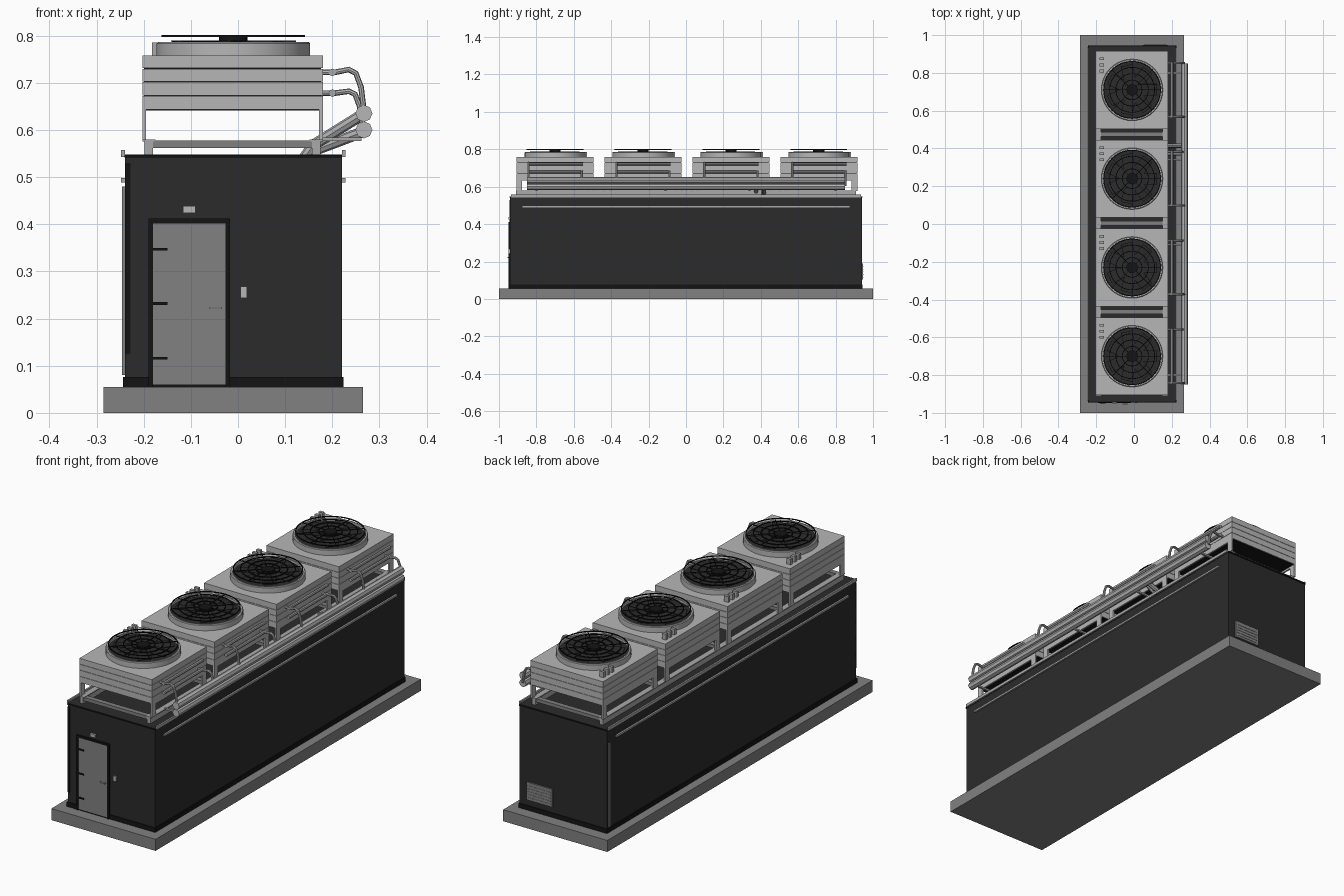
import bpy, bmesh, math
from mathutils import Matrix, Vector

if "Cube" in bpy.data.objects:
    bpy.data.objects.remove(bpy.data.objects["Cube"], do_unlink=True)


def material(name, value):
    m = bpy.data.materials.new(name)
    m.use_nodes = True
    colour = (value, value, value, 1)
    m.diffuse_color = colour
    m.node_tree.nodes["Principled BSDF"].inputs["Base Color"].default_value = colour
    return m


LIGHT = material("light grey metal", 0.47)
PIPE = material("pipe grey", 0.40)
MID = material("concrete grey", 0.22)
DARK = material("dark wall", 0.024)
BLACK = material("black trim", 0.007)


def finish(name, bm, mat, smooth=False):
    bmesh.ops.recalc_face_normals(bm, faces=bm.faces)
    me = bpy.data.meshes.new(name)
    bm.to_mesh(me)
    bm.free()
    me.materials.append(mat)
    ob = bpy.data.objects.new(name, me)
    bpy.context.collection.objects.link(ob)
    if smooth:
        bpy.ops.object.select_all(action="DESELECT")
        ob.select_set(True)
        bpy.context.view_layer.objects.active = ob
        bpy.ops.object.shade_smooth_by_angle()
    return ob


def boxes(name, mat, *extents):
    """Boxes given as (x0, x1, y0, y1, z0, z1), joined in one object."""
    bm = bmesh.new()
    for x0, x1, y0, y1, z0, z1 in extents:
        centre = Vector((x0 + x1, y0 + y1, z0 + z1)) / 2
        size = Matrix.Diagonal((x1 - x0, y1 - y0, z1 - z0, 1))
        bmesh.ops.create_cube(bm, size=1, matrix=Matrix.Translation(centre) @ size)
    return finish(name, bm, mat)


def lathe(name, mat, centre, profile, closed=True, steps=40):
    """Spin an (r, z) profile around a vertical axis."""
    bm = bmesh.new()
    verts = [bm.verts.new((centre[0] + r, centre[1], z)) for r, z in profile]
    edges = [bm.edges.new(p) for p in zip(verts, verts[1:])]
    if closed:
        edges.append(bm.edges.new((verts[-1], verts[0])))
    bmesh.ops.spin(bm, geom=verts + edges, cent=(*centre, 0), axis=(0, 0, 1),
                   angle=math.tau, steps=steps)
    bmesh.ops.remove_doubles(bm, verts=bm.verts, dist=0.00005)
    return finish(name, bm, mat, True)


def tube(name, mat, radius, points):
    """Round pipe along a path of points."""
    cu = bpy.data.curves.new(name, "CURVE")
    cu.dimensions = "3D"
    cu.bevel_depth = radius
    cu.bevel_resolution = 2
    cu.use_fill_caps = True
    sp = cu.splines.new("POLY")
    sp.points.add(len(points) - 1)
    for p, co in zip(sp.points, points):
        p.co = (*co, 1)
    tmp = bpy.data.objects.new(name, cu)
    bpy.context.collection.objects.link(tmp)
    deps = bpy.context.evaluated_depsgraph_get()
    me = bpy.data.meshes.new_from_object(tmp.evaluated_get(deps))
    bpy.data.objects.remove(tmp)
    bm = bmesh.new()
    bm.from_mesh(me)
    bpy.data.meshes.remove(me)
    return finish(name, bm, mat, True)


# Foundation and housing
boxes("foundation_slab", MID, (-0.285, 0.265, -1, 1, 0, 0.055))
boxes("housing", DARK, (-0.24, 0.22, -0.94, 0.94, 0.055, 0.548))
boxes("base_skirt", BLACK, (-0.244, 0.224, -0.944, 0.944, 0.055, 0.076))
boxes("roof_trim", BLACK, (-0.241, 0.221, -0.944, 0.944, 0.541, 0.547))

# Long rails on both side walls
for side, wall in (("right", -0.24), ("left", 0.22)):
    out = wall + math.copysign(0.008, wall)
    a, b = sorted((wall, out))
    boxes(side + "_roof_rail", PIPE, (a, b, -0.935, 0.935, 0.543, 0.557))
    boxes(side + "_wall_rail", PIPE, (a, b, -0.875, 0.875, 0.489, 0.498))
boxes("front_corner_strip", BLACK, (-0.24, -0.228, -0.943, -0.93, 0.125, 0.53))
boxes("rear_corner_conduit", MID, (-0.246, -0.238, 0.915, 0.93, 0.08, 0.48))

# Front door
F = -0.94
boxes("door_frame", BLACK, (-0.19, -0.18, F - 0.008, F, 0.055, 0.412),
      (-0.027, -0.017, F - 0.008, F, 0.055, 0.412),
      (-0.18, -0.027, F - 0.008, F, 0.402, 0.412))
boxes("door_panel", MID, (-0.18, -0.027, F - 0.005, F, 0.06, 0.402))
boxes("door_hinges", BLACK, *[(-0.181, -0.15, F - 0.01, F, z - 0.003, z + 0.003)
                              for z in (0.116, 0.232, 0.347)])
boxes("door_handle", LIGHT, (-0.06, -0.035, F - 0.015, F - 0.01, 0.22, 0.225),
      (-0.04, -0.035, F - 0.012, F, 0.22, 0.225))
boxes("door_lamp", LIGHT, (-0.117, -0.09, F - 0.01, F, 0.424, 0.439))
boxes("switch_box", LIGHT, (0.005, 0.019, F - 0.008, F, 0.244, 0.268))

# Rear vent with slats
boxes("rear_vent", MID, (0.045, 0.18, 0.94, 0.947, 0.105, 0.19))
boxes("rear_vent_slats", PIPE, *[(0.053, 0.172, 0.946, 0.949, 0.115 + i * 0.014, 0.118 + i * 0.014)
                                 for i in range(5)])

# Roof frame: two long beams and cross members
for name, x in (("right_roof_beam", -0.189), ("left_roof_beam", 0.166)):
    boxes(name, PIPE, (x - 0.009, x + 0.009, -0.91, 0.91, 0.548, 0.575),
          (x - 0.014, x + 0.014, -0.91, 0.91, 0.575, 0.58))
boxes("cross_members", MID, *[(-0.18, 0.157, y - 0.012, y + 0.012, 0.562, 0.578)
                              for y in (-0.895, -0.465, 0.005, 0.475, 0.895)])

# Four cooling units
X0, X1, FX = -0.203, 0.18, -0.01
for n in range(4):
    c = -0.70 + n * 0.47
    tag = "_%d" % (n + 1)
    y0, y1 = c - 0.206, c + 0.206

    # Layered cabinet on a recessed core
    levels = (0.643, 0.673, 0.703, 0.731, 0.7595)
    boxes("cabinet_panels" + tag, LIGHT,
          *[(X0, X1, y0, y1, a, b - 0.0015) for a, b in zip(levels, levels[1:])])
    boxes("cabinet_core" + tag, BLACK,
          (X0 + 0.004, X1 - 0.004, y0 + 0.004, y1 - 0.004, 0.641, 0.755))

    # Corner legs and their top rails
    legs = []
    for x in (X0, X1 - 0.008):
        for y in (y0, y1 - 0.03):
            legs.append((x, x + 0.008, y, y + 0.03, 0.578, 0.643))
        legs.append((x, x + 0.008, y0, y1, 0.632, 0.643))
    boxes("legs" + tag, LIGHT, *legs)

    # Fan housing, fan and guard
    lathe("fan_shroud" + tag, LIGHT, (FX, c),
          [(0.163, 0.757), (0.163, 0.783), (0.16, 0.786), (0.153, 0.786), (0.153, 0.757)])
    lathe("fan_well" + tag, DARK, (FX, c), [(0, 0.776), (0.154, 0.776)], closed=False)
    lathe("fan_hub" + tag, BLACK, (FX, c),
          [(0, 0.776), (0.03, 0.776), (0.03, 0.798), (0, 0.798)], closed=False, steps=24)
    bm = bmesh.new()
    for i in range(7):
        m = (Matrix.Translation((FX, c, 0.786)) @ Matrix.Rotation(math.tau * i / 7, 4, "Z")
             @ Matrix.Translation((0.08, 0, 0)) @ Matrix.Rotation(0.08, 4, "X")
             @ Matrix.Diagonal((0.105, 0.06, 0.002, 1)))
        bmesh.ops.create_cube(bm, size=1, matrix=m)
    finish("fan_blades" + tag, bm, DARK)
    for i, r in enumerate((0.052, 0.086, 0.119, 0.15)):
        lathe("guard_ring_%d" % (i + 1) + tag, BLACK, (FX, c),
              [(r - 0.002, 0.797), (r + 0.002, 0.797), (r + 0.002, 0.801), (r - 0.002, 0.801)])
    bm = bmesh.new()
    for i in range(8):
        m = (Matrix.Translation((FX, c, 0.799)) @ Matrix.Rotation(math.tau * i / 8, 4, "Z")
             @ Matrix.Translation((0.088, 0, 0)) @ Matrix.Diagonal((0.124, 0.003, 0.003, 1)))
        bmesh.ops.create_cube(bm, size=1, matrix=m)
    finish("guard_spokes" + tag, bm, BLACK)

    # Three terminal boxes on the cabinet top
    boxes("terminal_boxes" + tag, PIPE, *[(-0.182, -0.16, c + d - 0.007, c + d + 0.007, 0.757, 0.785)
                                          for d in (0.10, 0.132, 0.164)])

    # Coil headers and bent risers to the main pipes
    for label, z, y, bend in (
            ("upper", 0.722, c - 0.142, [(0.235, 0.728), (0.25, 0.72), (0.261, 0.69), (0.267, 0.64)]),
            ("lower", 0.678, c + 0.142, [(0.235, 0.682), (0.248, 0.676), (0.258, 0.65), (0.265, 0.605)])):
        tube(label + "_header" + tag, PIPE, 0.008, [(0.2, c - 0.148, z), (0.2, c + 0.148, z)])
        tube(label + "_riser" + tag, LIGHT, 0.006,
             [(0.175, y, z), (0.205, y, z)] + [(x, y, h) for x, h in bend])

# Main supply and return pipes with feeds into the roof
for label, z, y, end in (("supply", 0.635, 0.375, 0.568), ("return", 0.60, 0.415, 0.556)):
    tube(label + "_main_pipe", LIGHT, 0.018, [(0.267, -0.85, z), (0.267, 0.85, z)])
    tube(label + "_feed_pipe", PIPE, 0.012,
         [(0.267, y, z), (0.255, y, z - 0.008), (0.16, y, end), (0.14, y, 0.54)])

# Brackets holding the main pipes off the roof beam
boxes("pipe_brackets", PIPE, *[(0.175, 0.262, y - 0.005, y + 0.005, 0.576, 0.584)
                               for y in (-0.8, -0.11, 0.34, 0.8)])
